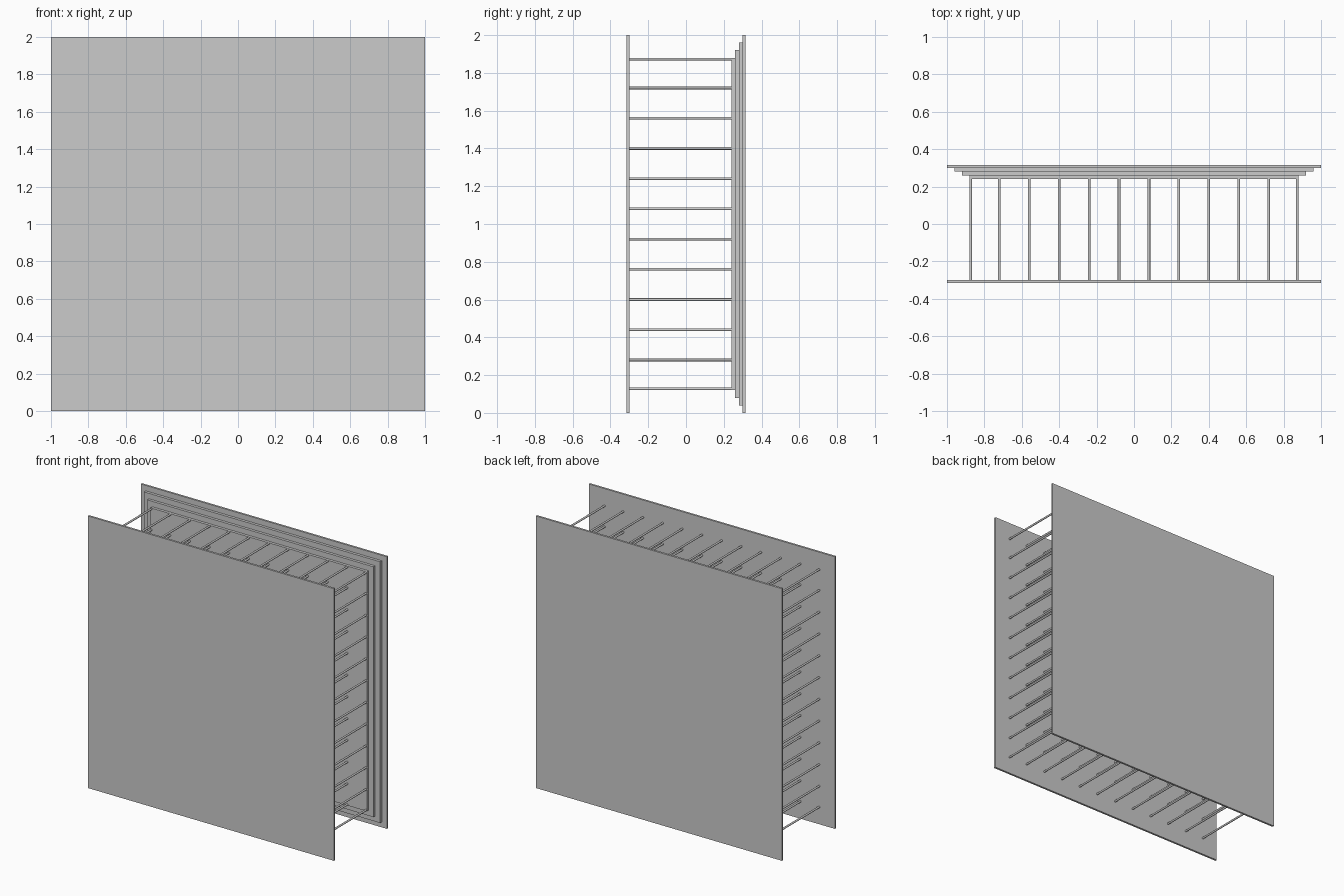
import bpy, bmesh
from mathutils import Matrix

if "Cube" in bpy.data.objects:
    bpy.data.objects.remove(bpy.data.objects["Cube"])


def panel(name, half, y0, y1):
    """Square upright panel centred on x = 0, z = 1."""
    bm = bmesh.new()
    m = Matrix.Translation((0, (y0 + y1) / 2, 1)) @ Matrix.Diagonal((2 * half, y1 - y0, 2 * half, 1))
    bmesh.ops.create_cube(bm, size=1, matrix=m)
    return finish(name, bm)


def finish(name, bm):
    mesh = bpy.data.meshes.new(name)
    bm.to_mesh(mesh)
    bm.free()
    ob = bpy.data.objects.new(name, mesh)
    bpy.context.collection.objects.link(ob)
    return ob


# Front and back panels
panel("front_panel", 1.0, -0.315, -0.30)
panel("back_panel", 1.0, 0.30, 0.315)

# Stepped layers in front of the back panel
for i, half in enumerate((0.96, 0.92, 0.88)):
    panel(f"stepped_layer_{i + 1}", half, 0.28 - 0.02 * i, 0.30 - 0.02 * i)

# Grid of spacer rods joining the two sides
half_steps = (0.08, 0.24, 0.40, 0.56, 0.72, 0.873)
steps = [s * v for v in half_steps for s in (-1, 1)]
y0, y1 = -0.30, 0.24
bm = bmesh.new()
for x in steps:
    for z in steps:
        m = Matrix.Translation((x, (y0 + y1) / 2, 1 + z)) @ Matrix.Rotation(1.5707963, 4, 'X')
        bmesh.ops.create_cone(bm, cap_ends=True, segments=16, radius1=0.007,
                              radius2=0.007, depth=y1 - y0, matrix=m)
rods = finish("spacer_rods", bm)
bpy.context.view_layer.objects.active = rods
rods.select_set(True)
bpy.ops.object.shade_smooth_by_angle()
